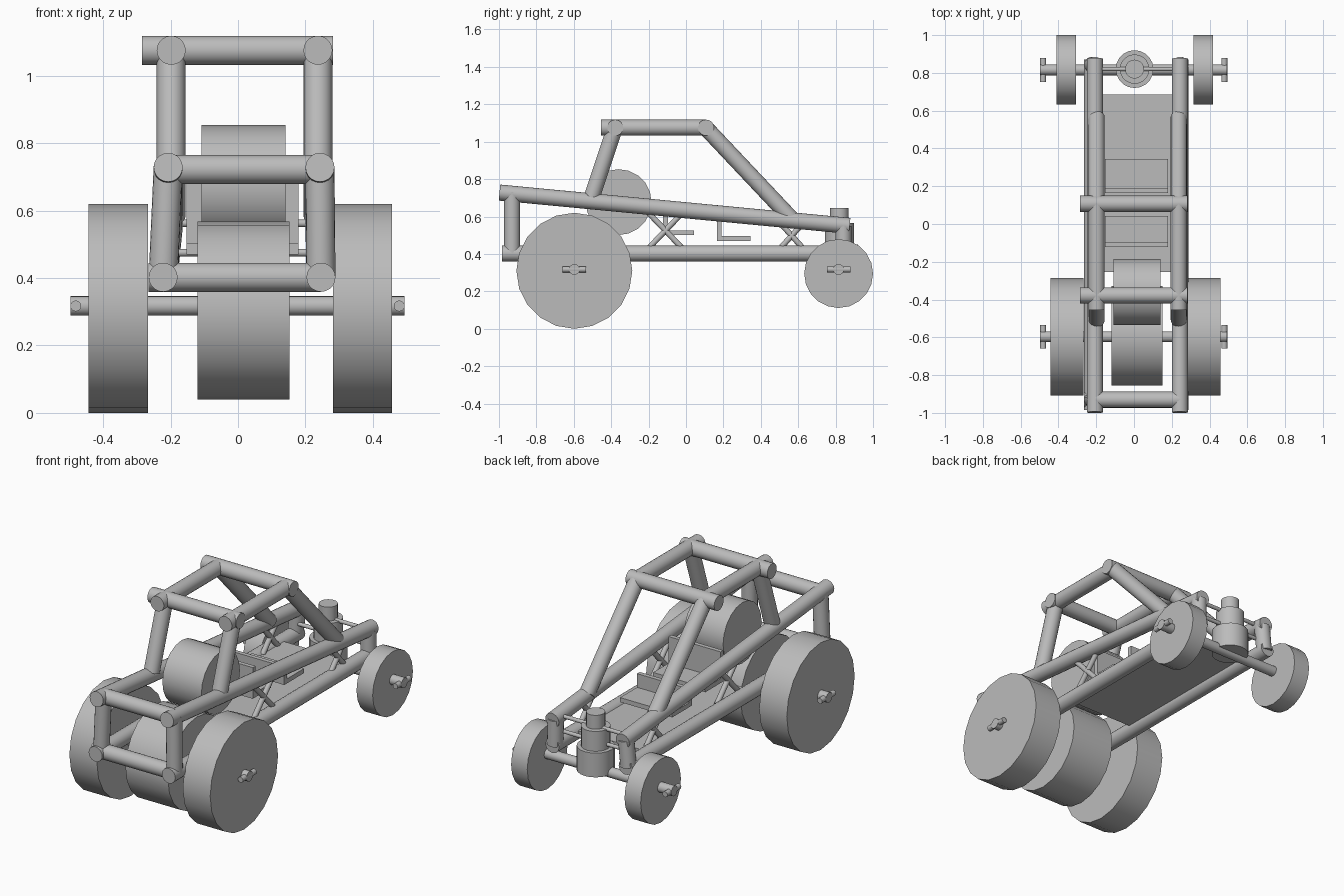
import bpy
import math
from mathutils import Vector

cube = bpy.data.objects.get("Cube")
if cube:
    bpy.data.objects.remove(cube, do_unlink=True)

grey = bpy.data.materials.new("plain_grey")
grey.use_nodes = True
colour = (0.5, 0.5, 0.5, 1)
grey.diffuse_color = colour
grey.node_tree.nodes["Principled BSDF"].inputs["Base Color"].default_value = colour


def finish(name):
    obj = bpy.context.object
    obj.name = name
    obj.data.materials.append(grey)
    return obj


def rod(name, start, end, radius=0.043, sides=20):
    """Capped cylinder running from start to end."""
    a, b = Vector(start), Vector(end)
    bpy.ops.mesh.primitive_cylinder_add(
        vertices=sides, radius=radius, depth=(b - a).length, location=(a + b) / 2,
        rotation=(b - a).to_track_quat('Z', 'Y').to_euler())
    bpy.ops.object.shade_smooth_by_angle(angle=math.radians(30))
    return finish(name)


def crossways(name, x0, x1, y, z, radius=0.043):
    return rod(name, (x0, y, z), (x1, y, z), radius)


def box(name, low, high):
    a, b = Vector(low), Vector(high)
    bpy.ops.mesh.primitive_cube_add(size=1, location=(a + b) / 2)
    bpy.context.object.scale = b - a
    return finish(name)


# Wheels, axles and hub pins
FRONT_Y, BACK_Y, AXLE_Z = -0.597, 0.816, 0.317
for side, x0, x1 in (("right", -0.443, -0.267), ("left", 0.282, 0.457)):
    crossways("front_wheel_" + side, x0, x1, FRONT_Y, 0.31, 0.31)
for side, x0, x1 in (("right", -0.41, -0.307), ("left", 0.315, 0.418)):
    crossways("back_wheel_" + side, x0, x1, BACK_Y, 0.295, 0.184)
for end, y in (("front", FRONT_Y), ("back", BACK_Y)):
    crossways(end + "_axle", -0.497, 0.493, y, AXLE_Z, 0.029)
    for side, x in (("right", -0.481), ("left", 0.478)):
        rod(f"{end}_hub_pin_{side}", (x, y - 0.063, AXLE_Z), (x, y + 0.063, AXLE_Z), 0.016)

# Drums between the wheels and above
crossways("lower_drum", -0.12, 0.152, FRONT_Y + 0.005, 0.304, 0.264)
crossways("upper_drum", -0.108, 0.141, -0.36, 0.677, 0.176)

# Tubular frame, one side at a time
for side, low_x, rail_x, roof_x, brace_x in (("right", -0.222, -0.207, -0.198, -0.19),
                                             ("left", 0.246, 0.243, 0.237, 0.24)):
    rod("lower_rail_" + side, (low_x, -0.985, 0.402), (low_x, 0.87, 0.402))
    rod("upper_rail_" + side, (rail_x, -0.997, 0.728), (rail_x, 0.875, 0.55))
    rod("roof_rail_" + side, (roof_x, -0.455, 1.075), (roof_x, 0.11, 1.075))
    rod("front_post_" + side, (low_x, -0.93, 0.40), (rail_x, -0.93, 0.73))
    rod("back_post_" + side, (low_x, 0.842, 0.40), (rail_x, 0.842, 0.55))
    rod("front_pillar_" + side, (roof_x, -0.505, 0.70), (roof_x, -0.38, 1.075))
    rod("back_pillar_" + side, (roof_x, 0.567, 0.585), (roof_x, 0.105, 1.075))
    # Crossed side braces
    for name, y0, y1, top in (("front", -0.21, -0.01, 0.63), ("back", 0.495, 0.635, 0.575)):
        rod(f"{name}_brace_a_{side}", (brace_x, y0, top), (brace_x, y1, 0.42), 0.015)
        rod(f"{name}_brace_b_{side}", (brace_x, y1, top), (brace_x, y0, 0.42), 0.015)

# Cross bars
crossways("front_upper_bar", -0.204, 0.245, -0.93, 0.722)
crossways("front_lower_bar", -0.265, 0.246, -0.93, 0.402)
crossways("roof_front_bar", -0.285, 0.282, -0.378, 1.075)
crossways("roof_back_bar", -0.285, 0.282, 0.107, 1.075)

# Floor and two seats
box("floor", (-0.2, -0.255, 0.40), (0.225, 0.685, 0.425))
for name, y, z, length, height in (("first_seat", -0.122, 0.50, 0.165, 0.18),
                                   ("second_seat", 0.165, 0.47, 0.18, 0.105)):
    box(name + "_pan", (-0.153, y, z), (0.18, y + length, z + 0.026))
    box(name + "_back", (-0.153, y, z), (0.18, y + 0.025, z + height))

# Stepped motor at the back with its support rods
for name, radius, low, high in (("motor_base", 0.1, 0.31, 0.45),
                                ("motor_body", 0.078, 0.45, 0.565),
                                ("motor_cap", 0.05, 0.565, 0.645)):
    rod(name, (0.003, 0.82, low), (0.003, 0.82, high), radius)
for name, z in (("upper", 0.562), ("lower", 0.475)):
    crossways(name + "_motor_support", -0.215, 0.245, 0.82, z, 0.011)
